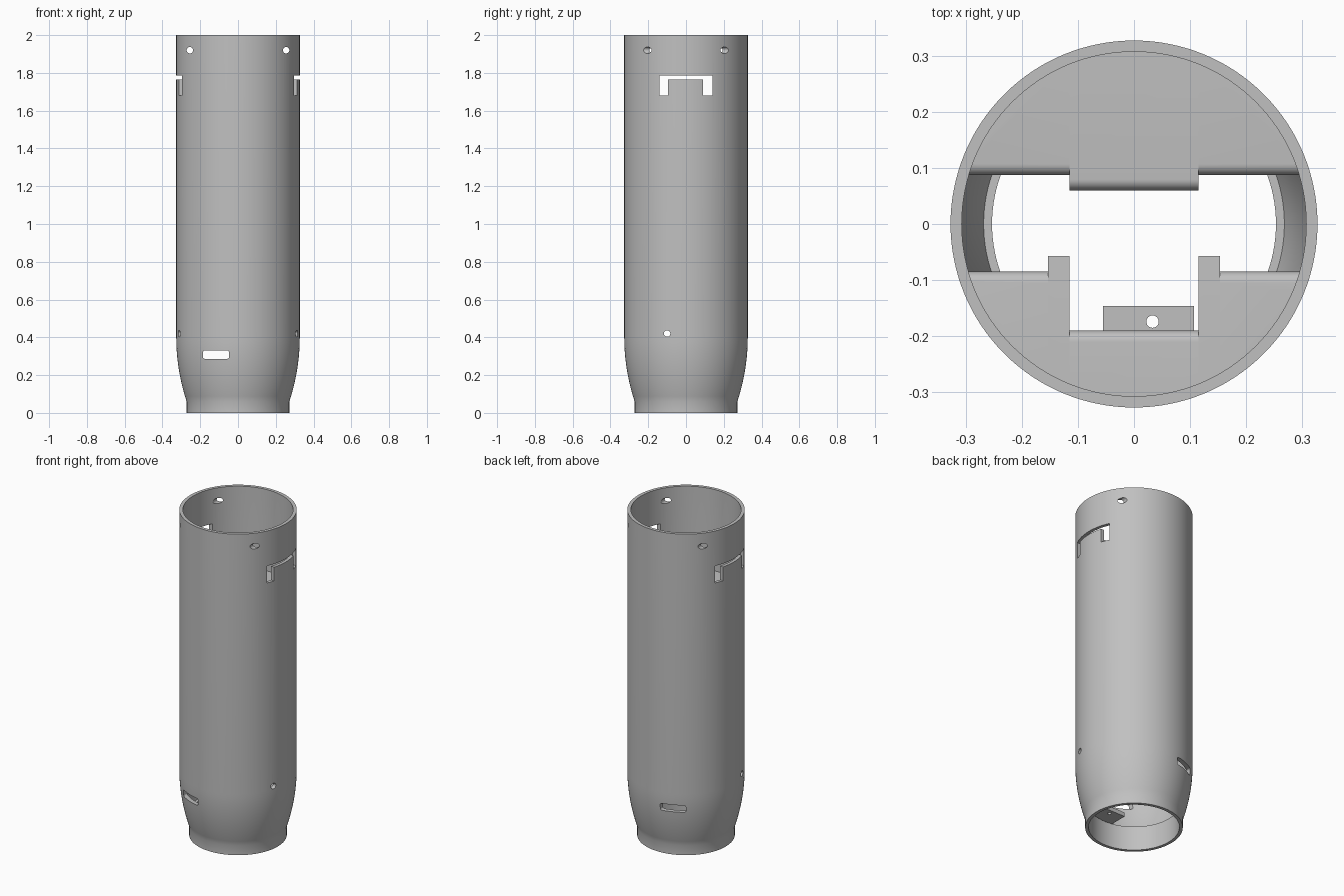
import bpy
import bmesh
from math import cos, sin, pi, tau, radians

cube = bpy.data.objects.get("Cube")
if cube:
    bpy.data.objects.remove(cube, do_unlink=True)

grey = bpy.data.materials.new("plain grey")
grey.use_nodes = True
COLOUR = (0.53, 0.53, 0.53, 1)
grey.diffuse_color = COLOUR
grey.node_tree.nodes["Principled BSDF"].inputs["Base Color"].default_value = COLOUR


def finish(bm, name):
    bmesh.ops.recalc_face_normals(bm, faces=bm.faces)
    mesh = bpy.data.meshes.new(name)
    bm.to_mesh(mesh)
    bm.free()
    mesh.materials.append(grey)
    obj = bpy.data.objects.new(name, mesh)
    bpy.context.collection.objects.link(obj)
    return obj


def prism(name, outline, axis, lo, hi):
    """Extrude a 2D outline along one axis."""
    place = {"x": lambda u, v, w: (w, u, v),
             "y": lambda u, v, w: (u, w, v),
             "z": lambda u, v, w: (u, v, w)}[axis]
    bm = bmesh.new()
    ends = [[bm.verts.new(place(u, v, w)) for u, v in outline] for w in (lo, hi)]
    bm.faces.new(ends[0])
    bm.faces.new(ends[1])
    n = len(outline)
    for i in range(n):
        j = (i + 1) % n
        bm.faces.new((ends[0][i], ends[0][j], ends[1][j], ends[1][i]))
    return finish(bm, name)


def circle(u, v, r, n=24):
    return [(u + r * cos(tau * i / n), v + r * sin(tau * i / n)) for i in range(n)]


def rect(u0, v0, u1, v1):
    return [(u0, v0), (u1, v0), (u1, v1), (u0, v1)]


def rounded(u0, v0, u1, v1, r, n=4):
    centres = [(u1 - r, v1 - r), (u0 + r, v1 - r), (u0 + r, v0 + r), (u1 - r, v0 + r)]
    return [(u + r * cos(pi / 2 * (q + i / n)), v + r * sin(pi / 2 * (q + i / n)))
            for q, (u, v) in enumerate(centres) for i in range(n + 1)]


def combine(obj, tool, operation):
    mod = obj.modifiers.new("bool", "BOOLEAN")
    mod.operation = operation
    mod.solver = "EXACT"
    mod.object = tool
    bpy.context.view_layer.objects.active = obj
    bpy.ops.object.modifier_apply(modifier=mod.name)
    bpy.data.objects.remove(tool, do_unlink=True)


def smooth(obj, angle=25):
    bpy.ops.object.select_all(action="DESELECT")
    obj.select_set(True)
    bpy.context.view_layer.objects.active = obj
    bpy.ops.object.shade_smooth_by_angle(angle=radians(angle))


# Hollow tube with a tapered lower end and a collar
R, R_IN, COLLAR = 0.327, 0.307, 0.272
STEPS = 12
taper = [(R - (R - COLLAR) * (1 - i / STEPS) ** 2, 0.06 + 0.34 * i / STEPS)
         for i in range(STEPS + 1)]
bore = [(R_IN, 2), (R_IN, 0.42), (0.293, 0.27), (0.28, 0.19),
        (0.268, 0.15), (0.253, 0.15), (0.253, 0)]
profile = [(COLLAR, 0)] + taper + [(R, 2)] + bore
bm = bmesh.new()
ring = [bm.verts.new((r, 0, z)) for r, z in profile]
edges = [bm.edges.new((ring[i - 1], ring[i])) for i in range(len(ring))]
bmesh.ops.spin(bm, geom=ring + edges, cent=(0, 0, 0), axis=(0, 0, 1),
               angle=tau, steps=128, use_duplicate=False)
bmesh.ops.remove_doubles(bm, verts=bm.verts, dist=0.0001)
tube = finish(bm, "tube_body")

# Through holes: top pins, side pin, lower slot and the latch cut-outs
latch = [(-0.14, 1.68), (-0.095, 1.68), (-0.095, 1.765), (0.09, 1.765),
         (0.09, 1.68), (0.14, 1.68), (0.14, 1.785), (-0.14, 1.785)]
for outline, axis in ((circle(-0.255, 1.92, 0.017), "y"),
                      (circle(0.255, 1.92, 0.017), "y"),
                      (circle(-0.1, 0.42, 0.017), "x"),
                      (rounded(-0.185, 0.286, -0.048, 0.33, 0.01), "y"),
                      (latch, "x")):
    combine(tube, prism("cutter", outline, axis, -0.5, 0.5), "DIFFERENCE")
smooth(tube)


# Inner holder blocks: rounded upper inner edge, trimmed to the tube
LOW, HIGH = 0.5, 1.5


def holder(name, x0, x1, y_edge, fillet=0.02):
    side = 1 if y_edge > 0 else -1
    inner = abs(y_edge)
    arc = [(inner + fillet * (1 - cos(pi / 2 * i / 8)),
            HIGH - fillet * (1 - sin(pi / 2 * i / 8))) for i in range(9)]
    outline = [(side * y, z) for y, z in
               [(0.4, LOW), (inner, LOW)] + arc + [(0.4, HIGH)]]
    block = prism(name, outline, "x", x0, x1)
    combine(block, prism("trim", circle(0, 0, R_IN + 0.008, 96), "z", 0, 2), "INTERSECT")
    smooth(block)


holder("back_holder_center", -0.115, 0.115, 0.06)
holder("front_holder_center", -0.115, 0.115, -0.19)
for side, label in ((1, "left"), (-1, "right")):
    for name, a, b, y in (("back_holder", 0.115, 0.4, 0.087),
                          ("front_holder", 0.153, 0.4, -0.085)):
        holder(f"{name}_{label}", min(side * a, side * b), max(side * a, side * b), y)
    holder(f"front_holder_lip_{label}", min(side * 0.115, side * 0.153),
           max(side * 0.115, side * 0.153), -0.057, 0.002)

# Small drilled shelf on the front wall near the bottom
shelf = prism("drilled_shelf", rect(-0.055, -0.4, 0.107, -0.146), "z", 0.155, 0.18)
combine(shelf, prism("trim", circle(0, 0, 0.28, 96), "z", 0, 1), "INTERSECT")
combine(shelf, prism("cutter", circle(0.033, -0.174, 0.011), "z", 0, 1), "DIFFERENCE")
smooth(shelf)
